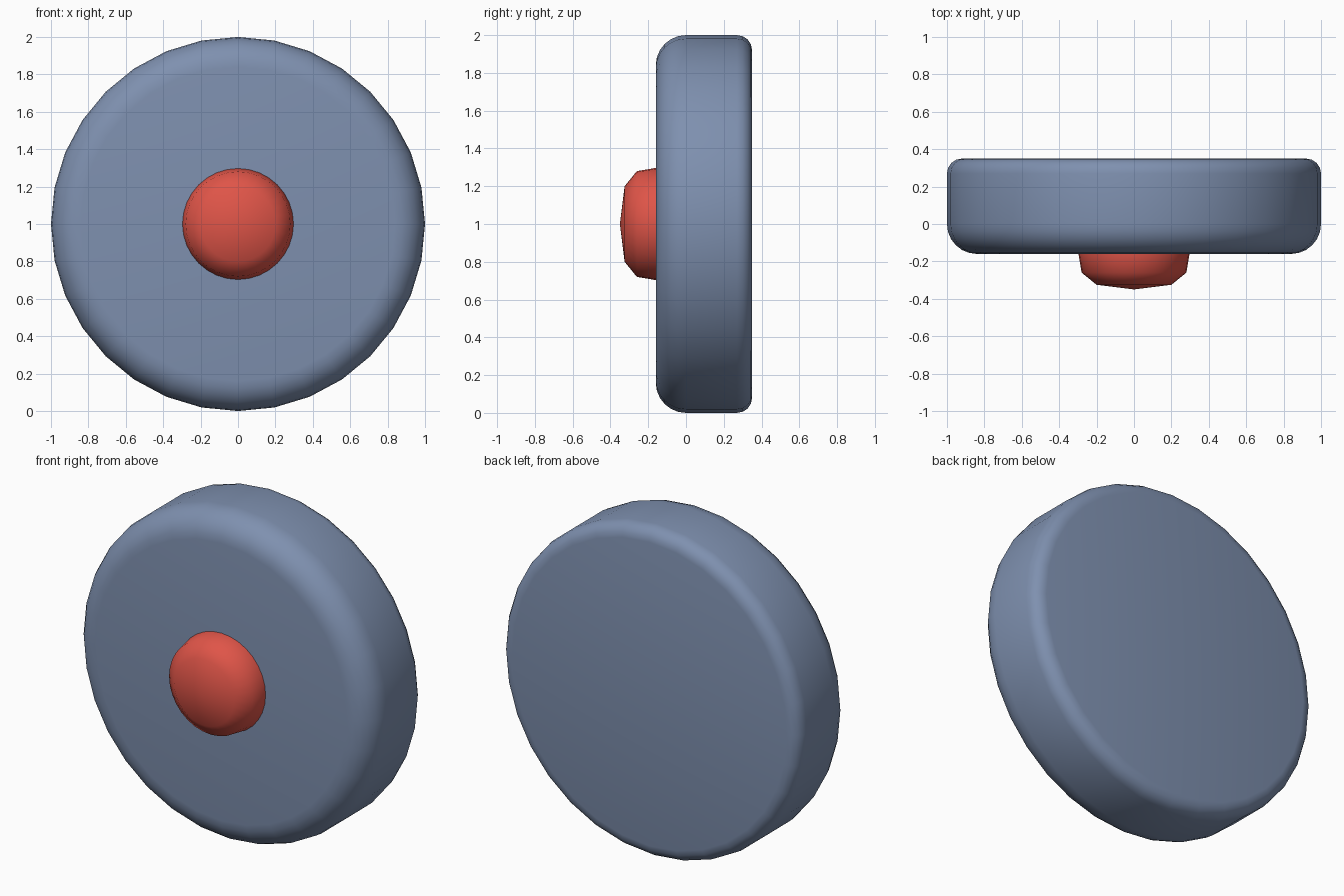
import bpy, bmesh
from math import sin, cos, pi
from mathutils import Vector

cube = bpy.data.objects.get("Cube")
if cube:
    bpy.data.objects.remove(cube, do_unlink=True)


def material(name, rgb):
    mat = bpy.data.materials.new(name)
    mat.use_nodes = True
    color = (*rgb, 1)
    mat.diffuse_color = color
    mat.node_tree.nodes["Principled BSDF"].inputs["Base Color"].default_value = color
    return mat


def fillet(radius, y, size, start, steps):
    """Quarter-round points as (radius, depth) about a corner centre."""
    return [(radius + size * cos(start + i * pi / 2 / steps),
             y + size * sin(start + i * pi / 2 / steps)) for i in range(steps + 1)]


def lathe(name, profile, sides, mat, angle):
    """Spin a (radius, depth) profile about the front-to-back axis."""
    bm = bmesh.new()
    verts = [bm.verts.new((0, y, 1 + r)) for r, y in profile]
    edges = [bm.edges.new(pair) for pair in zip(verts, verts[1:])]
    bmesh.ops.spin(bm, geom=verts + edges, cent=Vector((0, 0, 1)), axis=Vector((0, 1, 0)),
                   angle=2 * pi, steps=sides, use_duplicate=False)
    bmesh.ops.remove_doubles(bm, verts=bm.verts, dist=0.0005)
    bmesh.ops.recalc_face_normals(bm, faces=bm.faces)
    mesh = bpy.data.meshes.new(name)
    bm.to_mesh(mesh)
    bm.free()
    mesh.materials.append(mat)
    obj = bpy.data.objects.new(name, mesh)
    bpy.context.collection.objects.link(obj)
    bpy.ops.object.select_all(action='DESELECT')
    obj.select_set(True)
    bpy.context.view_layer.objects.active = obj
    bpy.ops.object.shade_smooth_by_angle(angle=angle)
    return obj


blue = material("slate blue", (0.21, 0.28, 0.43))
red = material("warm red", (0.74, 0.09, 0.065))

# Thick disc: wide round on the front rim, tighter round on the back rim
disc = ([(0, -0.16)] + fillet(0.84, 0, 0.16, -pi / 2, 6)
        + fillet(0.92, 0.27, 0.08, 0, 4) + [(0, 0.35)])
lathe("disc_body", disc, 32, blue, pi / 3)

# Low-poly domed button, its base sunk into the disc
dome = [(0, -0.35), (0.2, -0.325), (0.28, -0.26), (0.297, -0.16), (0.297, -0.12), (0, -0.12)]
lathe("center_button", dome, 32, red, pi / 3)
